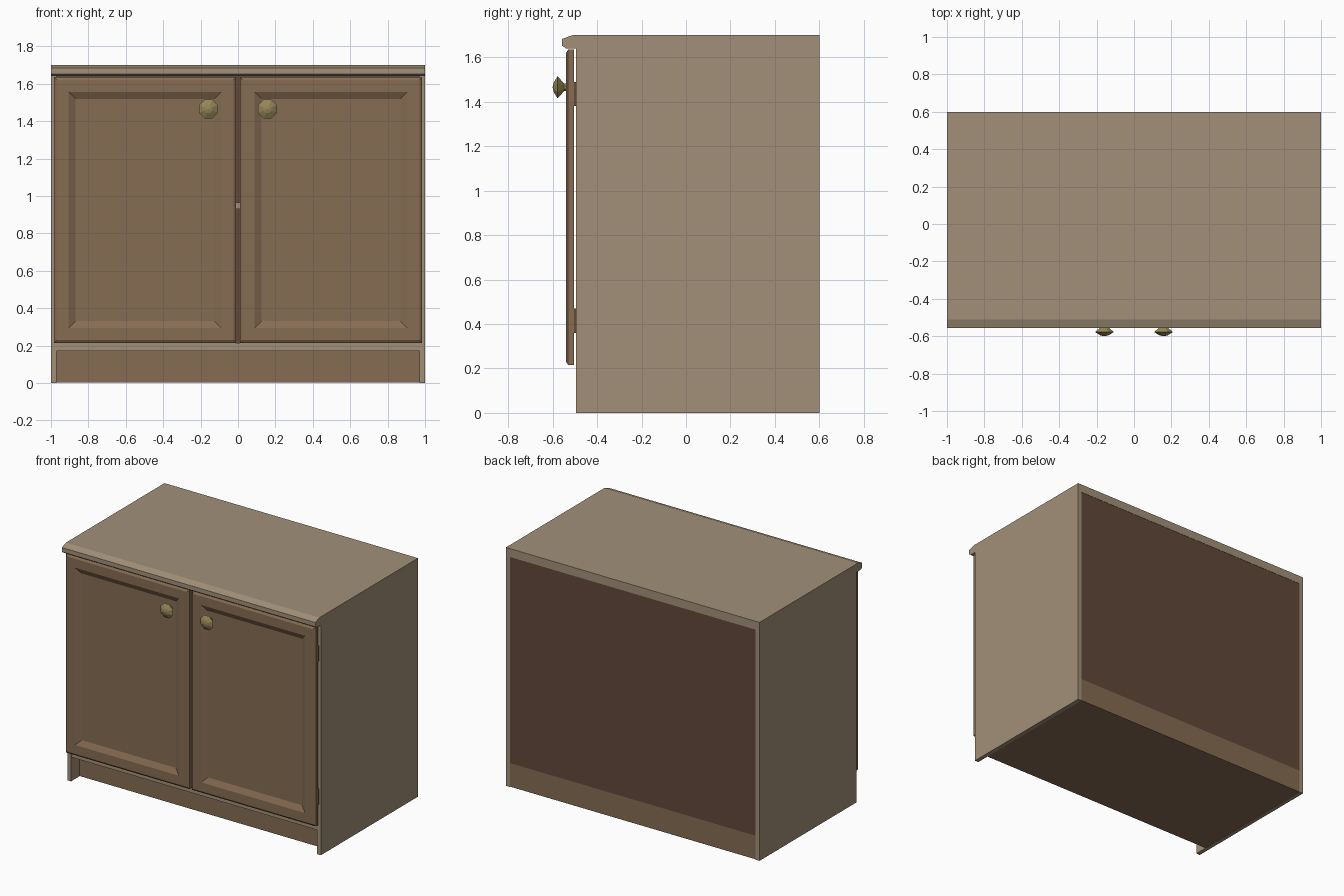
import bpy, bmesh
from math import sin, cos, pi

if "Cube" in bpy.data.objects:
    bpy.data.objects.remove(bpy.data.objects["Cube"])


def material(name, rgb):
    m = bpy.data.materials.new(name)
    m.diffuse_color = (*rgb, 1)
    m.use_nodes = True
    m.node_tree.nodes["Principled BSDF"].inputs["Base Color"].default_value = m.diffuse_color
    return m


LIGHT = material("light_wood", (0.36, 0.28, 0.19))
BROWN = material("brown_wood", (0.24, 0.15, 0.085))
DARK = material("dark_board", (0.12, 0.065, 0.042))
METAL = material("aged_brass", (0.30, 0.24, 0.10))


def make(name, verts, faces, mat):
    me = bpy.data.meshes.new(name)
    me.from_pydata(verts, [], faces)
    bm = bmesh.new()
    bm.from_mesh(me)
    bmesh.ops.recalc_face_normals(bm, faces=bm.faces)
    bm.to_mesh(me)
    bm.free()
    me.materials.append(mat)
    ob = bpy.data.objects.new(name, me)
    bpy.context.collection.objects.link(ob)
    return ob


def loft(name, rings, mat):
    """Skin a list of equal-length point rings and cap both ends."""
    n = len(rings[0])
    verts = [p for r in rings for p in r]
    faces = [(i * n + j, i * n + (j + 1) % n, (i + 1) * n + (j + 1) % n, (i + 1) * n + j)
             for i in range(len(rings) - 1) for j in range(n)]
    faces += [tuple(range(n)), tuple(range(len(verts) - n, len(verts)))]
    return make(name, verts, faces, mat)


def rect(x0, x1, z0, z1, y, inset=0):
    return [(x0 + inset, y, z0 + inset), (x1 - inset, y, z0 + inset),
            (x1 - inset, y, z1 - inset), (x0 + inset, y, z1 - inset)]


def box(name, x0, x1, y0, y1, z0, z1, mat):
    return loft(name, [rect(x0, x1, z0, z1, y0), rect(x0, x1, z0, z1, y1)], mat)


# Worktop with a chamfered front nosing
profile = [(0.6, 1.64), (0.6, 1.7), (-0.51, 1.7), (-0.557, 1.683), (-0.557, 1.652), (-0.54, 1.64)]
loft("worktop", [[(x, y, z) for y, z in profile] for x in (-1, 1)], LIGHT)

# Carcass
box("bottom_panel", -0.97, 0.97, -0.49, 0.585, 0.17, 0.215, LIGHT)
box("shelf", -0.97, 0.97, -0.44, 0.585, 0.93, 0.965, LIGHT)
box("back_panel", -0.97, 0.97, 0.585, 0.598, 0.17, 1.64, DARK)
box("plinth", -0.97, 0.97, -0.40, 0.598, 0.002, 0.17, BROWN)

for s, side in ((-1, "left"), (1, "right")):
    xs = sorted((s * 0.97, s * 1.0))
    box(side + "_side_panel", *xs, -0.495, 0.6, 0, 1.64, LIGHT)

    # Door: bevelled slab with a sloped recessed panel
    x0, x1 = sorted((s * 0.01, s * 0.985))
    d = (x0, x1, 0.215, 1.635)
    rings = [rect(*d, -0.503), rect(*d, -0.53), rect(*d, -0.54, 0.015),
             rect(*d, -0.54, 0.078), rect(*d, -0.52, 0.116)]
    loft(side + "_door", rings, BROWN)

    # Hinge plates
    for z0, pos in ((0.36, "lower"), (1.38, "upper")):
        hx = sorted((s * 0.90, s * 0.985))
        box(f"{side}_{pos}_hinge", *hx, -0.505, -0.49, z0, z0 + 0.11, DARK)

    # Eight-sided faceted knob
    knob = [(0.018, -0.535), (0.018, -0.548), (0.054, -0.578), (0.024, -0.595), (0.002, -0.6)]
    rings = [[(s * 0.158 + r * cos(k * pi / 4 + pi / 8), y, 1.465 + r * sin(k * pi / 4 + pi / 8))
              for k in range(8)] for r, y in knob]
    loft(side + "_knob", rings, METAL)
